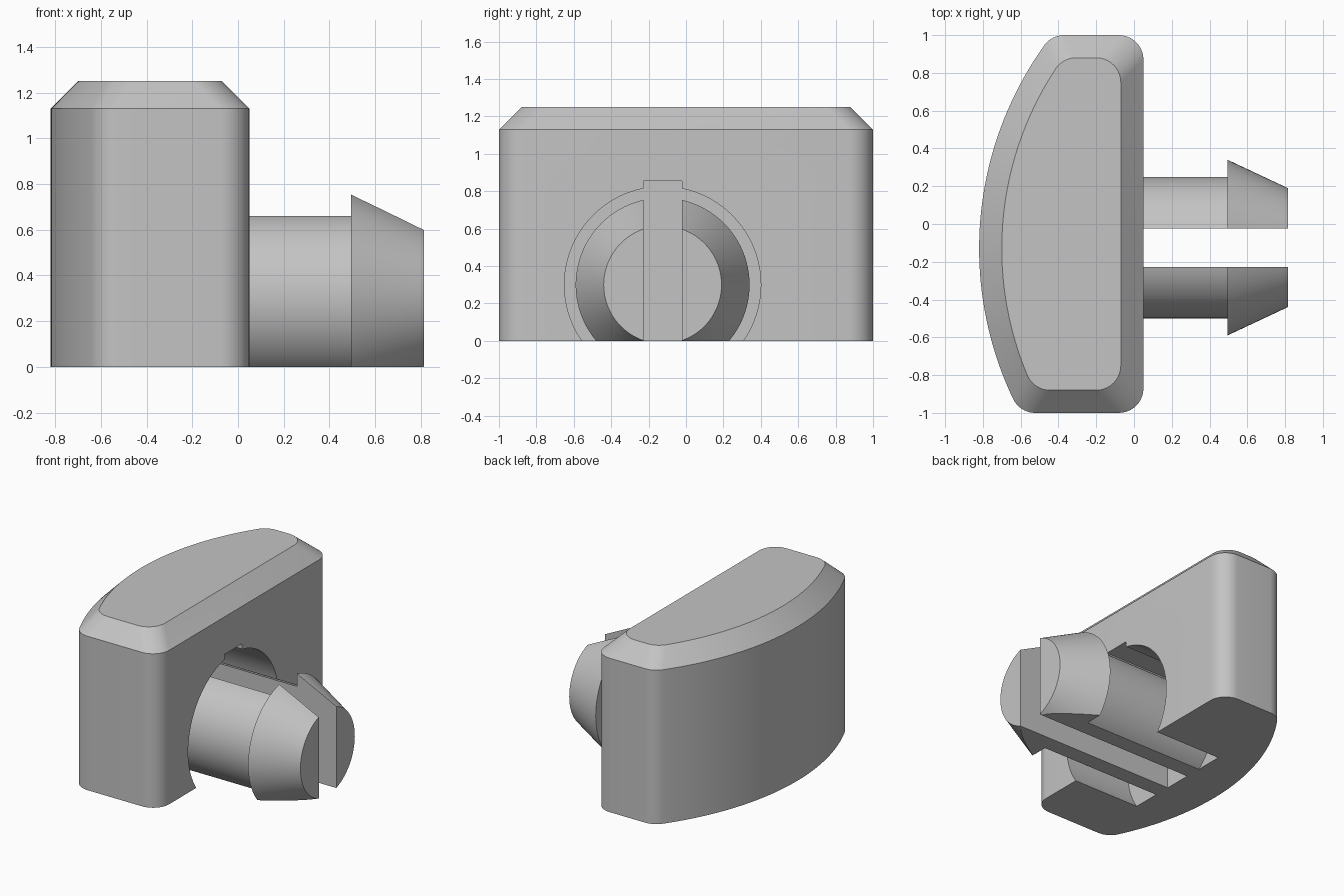
import bpy
import bmesh
from math import asin, atan2, cos, pi, sin, sqrt
from mathutils import Matrix

old = bpy.data.objects.get("Cube")
if old:
    bpy.data.objects.remove(old, do_unlink=True)

grey = bpy.data.materials.new("plain grey")
grey.use_nodes = True
grey.diffuse_color = (0.55, 0.55, 0.55, 1)
grey.node_tree.nodes["Principled BSDF"].inputs["Base Color"].default_value = grey.diffuse_color

# Shared dimensions
FACE_X, POCKET_X, TIP_X = 0.05, -0.49, 0.815
PEG_Y, PEG_Z = -0.125, 0.30
SLOT_HALF, SLOT_TOP = 0.1025, 0.855
ARC_X, ARC_Y, ARC_R = 1.03, -0.13, 1.85


def finish(name, bm):
    bmesh.ops.recalc_face_normals(bm, faces=bm.faces)
    mesh = bpy.data.meshes.new(name)
    bm.to_mesh(mesh)
    bm.free()
    mesh.materials.append(grey)
    obj = bpy.data.objects.new(name, mesh)
    bpy.context.collection.objects.link(obj)
    return obj


def loft(name, rings):
    """Skin a stack of equal-length closed rings and cap both ends."""
    bm = bmesh.new()
    loops = [[bm.verts.new(p) for p in ring] for ring in rings]
    for a, b in zip(loops, loops[1:]):
        for i in range(len(a)):
            j = (i + 1) % len(a)
            bm.faces.new((a[i], a[j], b[j], b[i]))
    bm.faces.new(loops[0])
    bm.faces.new(loops[-1])
    return finish(name, bm)


def lathe(name, profile, steps=96):
    """Turn (x, radius) pairs around the peg axis."""
    return loft(name, [[(x, PEG_Y + r * cos(2 * pi * i / steps), PEG_Z + r * sin(2 * pi * i / steps))
                        for i in range(steps)] for x, r in profile])


def box(name, lo, hi):
    bm = bmesh.new()
    size = [b - a for a, b in zip(lo, hi)]
    mid = [(a + b) / 2 for a, b in zip(lo, hi)]
    bmesh.ops.create_cube(bm, size=1, matrix=Matrix.Translation(mid) @ Matrix.Diagonal((*size, 1)))
    return finish(name, bm)


def cut(obj, cutters):
    bpy.context.view_layer.objects.active = obj
    for cutter in cutters:
        cutter.hide_render = True
        mod = obj.modifiers.new("cut", "BOOLEAN")
        mod.operation, mod.solver, mod.object = "DIFFERENCE", "EXACT", cutter
        bpy.ops.object.modifier_apply(modifier=mod.name)


def sweep(cx, cy, r, start, end, steps):
    return [(cx + r * cos(start + (end - start) * i / steps),
             cy + r * sin(start + (end - start) * i / steps)) for i in range(steps + 1)]


def outline(inset, z, fillet=0.13, steps=10):
    """Bow-backed plan with four rounded corners, shrunk by inset."""
    radius, cy = ARC_R - inset, 1 - inset - fillet
    cx = FACE_X - inset - fillet
    reach = radius - fillet
    back, turn = [], []
    for y in (cy, -cy):
        dy = y - ARC_Y
        dx = sqrt(reach ** 2 - dy ** 2)
        back.append(ARC_X - dx)
        turn.append(pi - asin(dy / reach))
    pts = sweep(cx, -cy, fillet, -pi / 2, 0, steps)
    pts += sweep(cx, cy, fillet, 0, pi / 2, steps)
    pts += sweep(back[0], cy, fillet, pi / 2, turn[0], steps)
    pts += sweep(ARC_X, ARC_Y, radius, turn[0], turn[1], 40)[1:-1]
    pts += sweep(back[1], -cy, fillet, turn[1], 3 * pi / 2, steps)
    return [(x, y, z) for x, y in pts]


# Body with chamfered top, and the split snap peg
body = loft("body", [outline(0, 0), outline(0, 1.13), outline(0.12, 1.25)])
peg = lathe("split_peg", [(POCKET_X, 0.375), (0.495, 0.375), (0.495, 0.465), (TIP_X, 0.315)])

# Cutters: round pocket, centre slot and floor
pocket = lathe("pocket_cutter", [(POCKET_X, 0.525), (1, 0.525)])
slot = box("slot_cutter", (POCKET_X, PEG_Y - SLOT_HALF, -1), (1.2, PEG_Y + SLOT_HALF, SLOT_TOP))
peg_slot = box("peg_slot_cutter", (-1, PEG_Y - SLOT_HALF, -1), (1.2, PEG_Y + SLOT_HALF, 1))
floor = box("floor_cutter", (-1, -1, -1), (1.2, 1, 0))
cut(body, [pocket, slot])
cut(peg, [peg_slot, floor])
for cutter in (pocket, slot, peg_slot, floor):
    bpy.data.objects.remove(cutter, do_unlink=True)

# Smooth the rounded walls, keep the creases
for obj in (body, peg):
    bpy.ops.object.select_all(action="DESELECT")
    obj.select_set(True)
    bpy.context.view_layer.objects.active = obj
    bpy.ops.object.shade_smooth_by_angle(angle=pi / 9)
